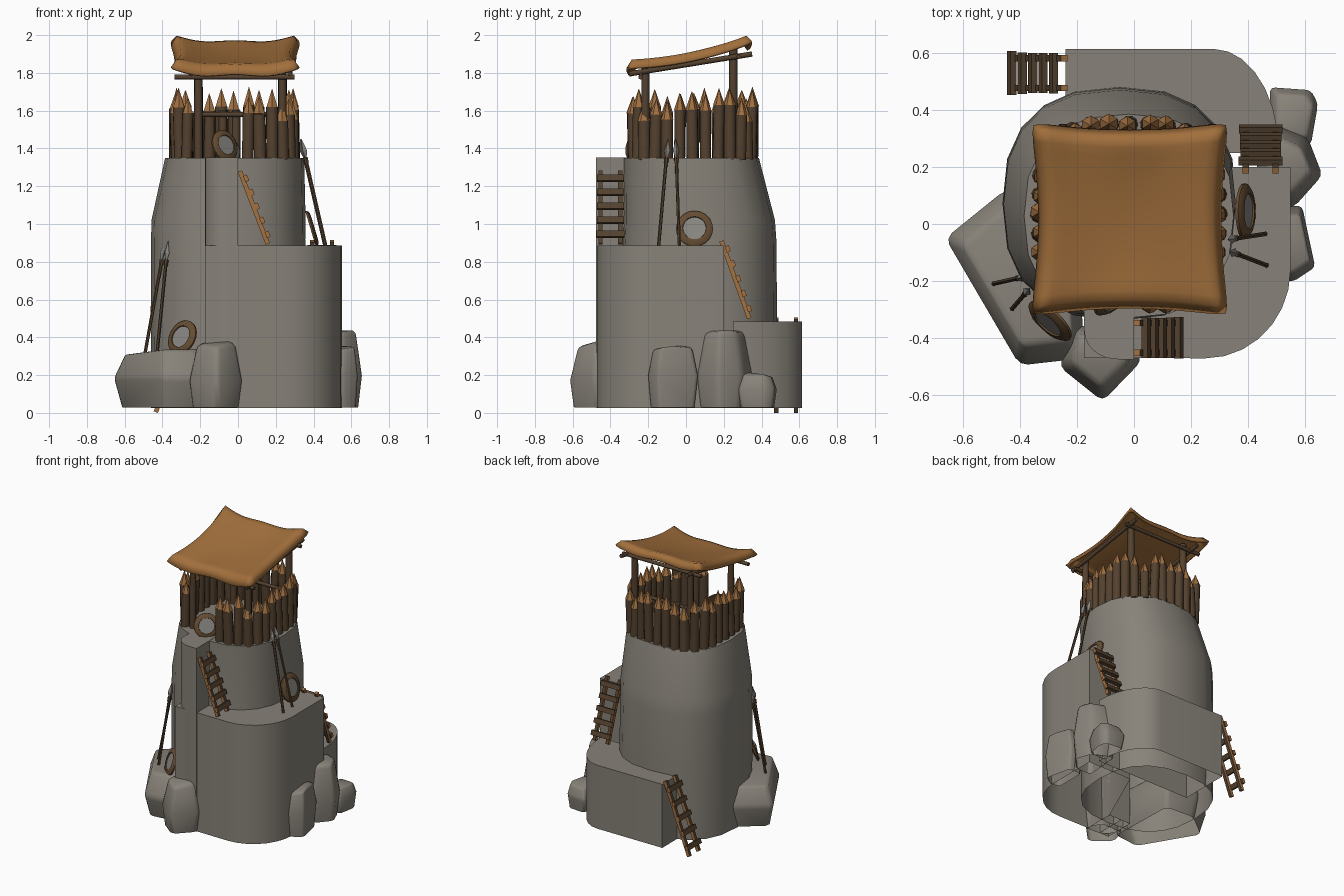
import bpy, bmesh, math, random
from mathutils import Vector as V, Matrix

if "Cube" in bpy.data.objects:
    bpy.data.objects.remove(bpy.data.objects["Cube"])
random.seed(4)

def mat(name, c):
    m = bpy.data.materials.new(name)
    m.diffuse_color = (*c, 1)
    m.use_nodes = True
    m.node_tree.nodes["Principled BSDF"].inputs["Base Color"].default_value = m.diffuse_color
    return m
ROCK = mat("grey_rock", (0.245, 0.225, 0.192))
DARK = mat("dark_wood", (0.088, 0.053, 0.028))
CUT = mat("cut_wood", (0.36, 0.165, 0.055))
HIDE = mat("tan_hide", (0.36, 0.16, 0.045))
RIM = mat("shield_rim", (0.13, 0.072, 0.032))
STONE = mat("pale_stone", (0.25, 0.24, 0.22))

def finish(bm, name, mats, angle=None, normals=True):
    if normals:
        bmesh.ops.recalc_face_normals(bm, faces=bm.faces)
    me = bpy.data.meshes.new(name)
    bm.to_mesh(me)
    bm.free()
    ob = bpy.data.objects.new(name, me)
    bpy.context.collection.objects.link(ob)
    for m in mats:
        me.materials.append(m)
    if angle:
        bpy.ops.object.select_all(action='DESELECT')
        ob.select_set(True)
        bpy.context.view_layer.objects.active = ob
        bpy.ops.object.shade_smooth_by_angle(angle=math.radians(angle))
    return ob

def cone(bm, p, q, r1, r2, n=8, mi=0):
    p, q = V(p), V(q)
    d = q - p
    M = Matrix.Translation((p + q) / 2) @ d.to_track_quat('Z', 'Y').to_matrix().to_4x4()
    r = bmesh.ops.create_cone(bm, cap_ends=True, segments=n, radius1=r1, radius2=r2, depth=d.length, matrix=M)
    for f in {f for v in r['verts'] for f in v.link_faces}:
        f.material_index = mi

def box(bm, c, x, y, z, size):
    R = Matrix((x, y, z)).transposed().to_4x4()
    bmesh.ops.create_cube(bm, size=1, matrix=Matrix.Translation(c) @ R @ Matrix.Diagonal((*size, 1)))

def sup(t, rx, ry, e):
    c, s = math.cos(t), math.sin(t)
    return (rx * math.copysign(abs(c) ** (2 / e), c), ry * math.copysign(abs(s) ** (2 / e), s))

# main rock column, open underneath
def loft(rings, name, angle):
    bm = bmesh.new()
    rows = [[bm.verts.new(p) for p in r] for r in rings]
    n = len(rows[0])
    for a, b in zip(rows, rows[1:]):
        for i in range(n):
            bm.faces.new((a[i], a[(i + 1) % n], b[(i + 1) % n], b[i]))
    bm.faces.new(rows[-1])
    return finish(bm, name, [ROCK], angle)

levels = [(.025, -.05, .41, .072, .405), (.55, -.05, .412, .072, .41), (.92, -.052, .408, .07, .408),
          (1.02, -.05, .408, .069, .402), (1.35, -.018, .368, .028, .358)]
loft([[(cx + sup(t, rx, ry, 2.45)[0], cy + sup(t, rx, ry, 2.45)[1], z)
       for t in [2 * math.pi * i / 20 for i in range(20)]] for z, cx, rx, cy, ry in levels], "rock_tower", 40)

# climbing ledges
def ledge(name, pts, top):
    loft([[(x, y, z) for x, y in pts] for z in (.025, top)], name, 40)
def arc(cx, cy, rx, ry, a0, a1, n=7):
    return [(cx + rx * math.cos(math.radians(a0 + (a1 - a0) * i / n)),
             cy + ry * math.sin(math.radians(a0 + (a1 - a0) * i / n))) for i in range(n + 1)]
ledge("low_ledge", [(-.24, .25)] + arc(.28, .25, .23, .365, 0, 90) + [(-.24, .615)], .485)
ledge("middle_ledge", [(0, -.25), (0, -.47)] + arc(.25, -.16, .3, .312, -90, 0) + [(.55, .2), (.2, .2)], .885)
ledge("ledge_buttress", [(-.1, -.25), (-.1, -.47), (-.175, -.47), (-.175, -.25)], .885)
ledge("top_ledge", [(0, -.25), (0, -.477)] + arc(-.06, -.375, .115, .1, -95, -180, 6) + [(-.175, -.25)], 1.352)

# boulders: softened hull of a plan outline at three heights
def boulder(name, pts, h, top=.78, mid=.5, z0=.028, bev=.025):
    bm = bmesh.new()
    c = sum((V(p) for p in pts), V((0, 0))) / len(pts)
    for z, s in ((z0, .9), (z0 + (h - z0) * mid, 1.02), (h, top)):
        for x, y in pts:
            k = s * random.uniform(.95, 1) if s < 1 else s
            zz = z - (random.uniform(0, .04) if z == h else 0)
            bm.verts.new((c.x + (x - c.x) * k, c.y + (y - c.y) * k, zz))
    bmesh.ops.convex_hull(bm, input=bm.verts)
    low = [f for f in bm.faces if all(v.co.z < z0 + .001 for v in f.verts)]
    bmesh.ops.delete(bm, geom=low, context='FACES')
    ob = finish(bm, name, [ROCK], 85)
    b = ob.modifiers.new("soft_edges", 'BEVEL')
    b.width = bev
    b.segments = 2
    b.limit_method = 'ANGLE'
    b.angle_limit = math.radians(25)
boulder("left_boulder", [(-.66, -.05), (-.45, .12), (-.2, .1), (-.18, -.47), (-.4, -.495)], .345, .84)
boulder("front_boulder", [(-.26, -.5), (-.11, -.62), (.025, -.48), (-.03, -.36), (-.22, -.36)], .385, .75, .4)
boulder("right_boulder_a", [(.48, .48), (.62, .47), (.645, .42), (.62, .28), (.48, .27)], .225, .8, bev=.015)
boulder("right_boulder_b", [(.42, .06), (.56, .06), (.66, .17), (.61, .3), (.45, .37)], .445, .72, .4)
boulder("right_boulder_c", [(.48, .06), (.59, .06), (.62, -.08), (.635, -.15), (.56, -.2), (.48, -.19)], .365, .82, bev=.015)
boulder("entrance_stone", [(-.1, -.2), (-.03, -.24), (.015, -.2), (0, -.13), (-.08, -.13)], 1.45, .6, .4, 1.345, .012)

# ladders: wide faces dark, side faces and rung ends light
def ladder(name, p, q, w):
    bm = bmesh.new()
    p, q, w = V(p), V(q), V(w)
    z = (q - p).normalized()
    y = z.cross(w)
    if y.z < 0:
        y = -y
    L = (q - p).length
    for s in (-1, 1):
        box(bm, (p + q) / 2 + w * s * .052, w, y, z, (.022, .024, L))
    for i in range(5):
        c = p + z * L * (i + .6) / 5.2 + y * .017
        box(bm, c, w, y, z, (random.uniform(.14, .155), .022, .034))
    bmesh.ops.recalc_face_normals(bm, faces=bm.faces)
    for f in bm.faces:
        end = abs(f.normal.dot(z)) > .8 and f.calc_area() < .0007
        f.material_index = int(end or abs(f.normal.dot(w)) > .8)
    finish(bm, name, [DARK, CUT])
ladder("low_ladder", (-.435, .53, .004), (-.245, .53, .5), (0, 1, 0))
ladder("middle_ladder", (.445, .335, .5), (.445, .188, .91), (1, 0, 0))
ladder("top_ladder", (.158, -.4, .895), (.01, -.4, 1.28), (0, 1, 0))

# palisade of pointed logs, evenly spaced, open at the entrance
bm = bmesh.new()
path = [V(sup(2 * math.pi * i / 720, .315, .315, 3.2)) + V((-.017, .035)) for i in range(721)]
acc = 0
for a, b in zip(path, path[1:]):
    acc += (b - a).length
    if acc < .0655:
        continue
    acc = 0
    if b.y < -.1 and -.26 < b.x < .015:
        continue
    h = random.uniform(1.54, 1.63)
    r = random.uniform(.029, .034)
    o = V((b.x, b.y, 0))
    up = o + V((random.uniform(-.008, .008), random.uniform(-.008, .008), h))
    cone(bm, o + V((0, 0, 1.34)), up, r, r, 10)
    cone(bm, up, up + V((0, 0, random.uniform(.08, .1))), r * 1.06, .001, 6, 1)
finish(bm, "palisade", [DARK, CUT], 50)

# roof posts, beams and inner rail
bm = bmesh.new()
for x in (-.21, .235):
    cone(bm, (x, -.215, 1.34), (x, -.215, 1.84), .023, .021)
    cone(bm, (x, .25, 1.34), (x, .25, 1.93), .026, .022)
for x in (-.25, .275):
    cone(bm, (x, -.3, 1.795), (x, .35, 1.9), .014, .014)
cone(bm, (-.335, -.24, 1.778), (.3, -.24, 1.778), .013, .013)
cone(bm, (-.32, .28, 1.885), (.31, .28, 1.885), .013, .013)
cone(bm, (-.2, .2, 1.58), (.25, .2, 1.58), .013, .013)
for x in (-.08, -.01):
    cone(bm, (x, .22, 1.34), (x, .22, 1.6), .022, .022)
finish(bm, "roof_frame", [DARK], 50)

# sagging hide roof with rounded corners and drooping edges
bm = bmesh.new()
N = 20
grid = []
for i in range(N + 1):
    row = []
    for k in range(N + 1):
        u, v = 2 * i / N - 1, 2 * k / N - 1
        s = 1 - .045 * (u * v) ** 8
        x = -.015 + s * u * (.322 + .032 * v * v)
        y = .017 + s * v * (.314 + .032 * u * u)
        z = 1.888 + .07 * v + .026 * v * v + .033 * u * u + .008 * math.cos(u * 6) * v * v
        m = max(abs(u), abs(v))
        if m > .99:
            z -= .056
        elif m > .89:
            z -= .006
        row.append(bm.verts.new((x, y, z)))
    grid.append(row)
for i in range(N):
    for k in range(N):
        bm.faces.new((grid[i][k], grid[i + 1][k], grid[i + 1][k + 1], grid[i][k + 1]))
roof = finish(bm, "hide_roof", [HIDE], 75, normals=False)
sol = roof.modifiers.new("thickness", 'SOLIDIFY')
sol.thickness = .014

# round shields: flat rim ring with a stone-grey middle
def shield(name, c, n, r):
    bm = bmesh.new()
    q = V(n).to_track_quat('Z', 'Y')
    S = 20
    rows = [[bm.verts.new(V(c) + q @ V((r * f * math.cos(2 * math.pi * i / S), r * f * math.sin(2 * math.pi * i / S), h)))
             for i in range(S)] for f, h in [(1, -.006), (1, .004), (.85, .014), (.64, .016), (.62, .01)]]
    for a, b in zip(rows, rows[1:]):
        for i in range(S):
            bm.faces.new((a[i], a[(i + 1) % S], b[(i + 1) % S], b[i]))
    bm.faces.new(rows[-1]).material_index = 1
    bm.faces.new(rows[0][::-1])
    finish(bm, name, [RIM, STONE], 50)
shield("left_shield", (-.295, -.34, .4), (-.64, -.7, .35), .095)
shield("right_shield", (.39, .045, .975), (1, 0, .3), .098)
shield("entrance_shield", (-.07, -.26, 1.415), (.6, -.7, .3), .085)

# leaning spears
def spear(name, p, q):
    bm = bmesh.new()
    p, q = V(p), V(q)
    d = (q - p).normalized()
    neck = q - d * .1
    cone(bm, p, neck, .009, .009, 6)
    cone(bm, neck - d * .03, neck, .012, .012, 6)
    cone(bm, neck, neck + d * .035, .007, .017, 4, 1)
    cone(bm, neck + d * .035, q, .017, .001, 4, 1)
    finish(bm, name, [DARK, STONE])
spear("right_spear_a", (.465, -.145, .885), (.335, -.095, 1.45))
spear("right_spear_b", (.46, -.035, .885), (.33, -.055, 1.45))
spear("left_spear_a", (-.495, -.21, .3), (-.385, -.185, .91))
spear("left_spear_b", (-.43, -.3, .3), (-.37, -.23, .91))
